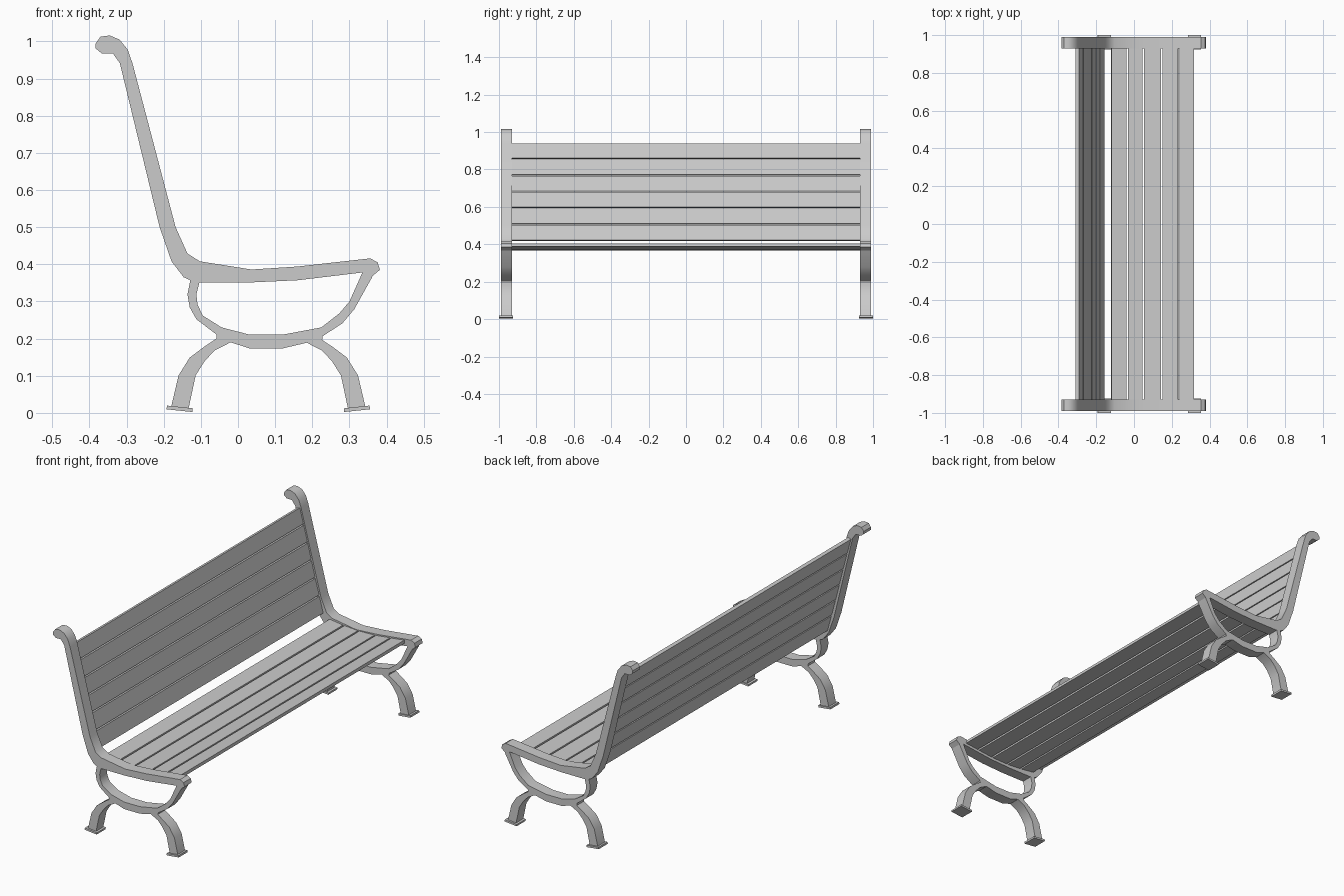
import bpy
import bmesh
import math
from mathutils import Matrix, Vector

cube = bpy.data.objects.get("Cube")
if cube:
    bpy.data.objects.remove(cube, do_unlink=True)

# Single plain grey paint
GREY = (0.6, 0.6, 0.6, 1.0)
grey = bpy.data.materials.new("plain_grey")
grey.use_nodes = True
grey.diffuse_color = GREY
grey.node_tree.nodes["Principled BSDF"].inputs["Base Color"].default_value = GREY


def finish(name, bm, smooth=False):
    """Turn a bmesh into a named, painted object."""
    bmesh.ops.recalc_face_normals(bm, faces=bm.faces)
    mesh = bpy.data.meshes.new(name)
    bm.to_mesh(mesh)
    bm.free()
    mesh.materials.append(grey)
    obj = bpy.data.objects.new(name, mesh)
    bpy.context.collection.objects.link(obj)
    if smooth:
        bpy.ops.object.select_all(action='DESELECT')
        obj.select_set(True)
        bpy.context.view_layer.objects.active = obj
        bpy.ops.object.shade_smooth_by_angle(angle=math.radians(35))
    return obj


def extrude_profile(name, profile, y_start, y_end):
    """Extrude a side profile (x, z) across the given depth."""
    bm = bmesh.new()
    face = bm.faces.new([bm.verts.new((x, y_start, z)) for x, z in profile])
    result = bmesh.ops.extrude_face_region(bm, geom=[face])
    moved = [v for v in result["geom"] if isinstance(v, bmesh.types.BMVert)]
    bmesh.ops.translate(bm, verts=moved, vec=(0, y_end - y_start, 0))
    finish(name, bm, smooth=True)


def tilted_box(name, centre, size, angle):
    """Box turned about the y axis."""
    bm = bmesh.new()
    matrix = (Matrix.Translation(centre) @ Matrix.Rotation(angle, 4, 'Y')
              @ Matrix.Diagonal((*size, 1)))
    bmesh.ops.create_cube(bm, size=1, matrix=matrix)
    finish(name, bm)


def slats(name, path, thickness, gap, half_length):
    """One board along each segment of a side path (x, z)."""
    for i, (start, end) in enumerate(zip(path, path[1:])):
        a, b = Vector(start), Vector(end)
        mid, span = (a + b) / 2, b - a
        tilted_box(f"{name}_{i + 1}", (mid.x, 0, mid.y),
                   (span.length - gap, half_length * 2, thickness),
                   -math.atan2(span.y, span.x))


# Side profiles: scrolled back and seat rail, cradle below it, curved leg
RAIL = [(-.383, .995), (-.37, 1.013), (-.345, 1.016), (-.319, 1.005),
        (-.297, .978), (-.284, .941), (-.168, .5), (-.136, .429),
        (-.103, .408), (.036, .386), (.16, .394), (.356, .416),
        (.376, .405), (.382, .385), (.36, .367), (.335, .378),
        (.16, .357), (.03, .351), (-.103, .351), (-.128, .357),
        (-.146, .365), (-.179, .408), (-.211, .5), (-.318, .941),
        (-.337, .968), (-.367, .968), (-.383, .981)]
CRADLE = [(-.128, .36), (-.136, .319), (-.13, .284), (-.112, .252),
          (-.058, .211), (-.058, .198), (-.02, .19), (.03, .174),
          (.122, .174), (.19, .19), (.227, .198), (.227, .206),
          (.281, .241), (.313, .279), (.362, .367), (.335, .378),
          (.3, .3), (.273, .268), (.224, .23), (.122, .211),
          (.03, .211), (-.044, .23), (-.095, .262), (-.109, .292),
          (-.112, .319), (-.103, .355)]
LEG = [(-.058, .2), (-.09, .179), (-.13, .149), (-.16, .101),
       (-.181, .012), (-.133, .012), (-.114, .101), (-.09, .139),
       (-.063, .168), (-.02, .19)]
LEG_SPREAD = .163      # x sum of a mirrored pair of leg points
INNER, OUTER = .93, .99
FOOT_X, FOOT_TILT = -.157, math.radians(6)

# Cast end frames
for side, sign in (("left_end", -1), ("right_end", 1)):
    inner, outer = sign * INNER, sign * OUTER
    extrude_profile(f"{side}_rail", RAIL, inner, outer)
    extrude_profile(f"{side}_cradle", CRADLE, inner, outer)
    for place, mirrored in (("rear", False), ("front", True)):
        leg = [(LEG_SPREAD - x, z) for x, z in LEG] if mirrored else LEG
        extrude_profile(f"{side}_{place}_leg", leg, inner, outer)
        foot_x = LEG_SPREAD - FOOT_X if mirrored else FOOT_X
        tilted_box(f"{side}_{place}_foot", (foot_x, sign * .9625, .011),
                   (.07, .075, .01), -FOOT_TILT if mirrored else FOOT_TILT)

# Boards of the seat and the backrest
SEAT_PATH = [(-.124, .392), (-.037, .381), (.05, .375),
             (.148, .378), (.238, .388), (.322, .398)]
BACK_PATH = [(-.163, .416), (-.187, .505), (-.211, .593), (-.233, .68),
             (-.255, .767), (-.278, .855), (-.301, .94)]
slats("seat_slat", SEAT_PATH, .016, .009, INNER + .005)
slats("back_slat", BACK_PATH, .018, .007, INNER + .005)
